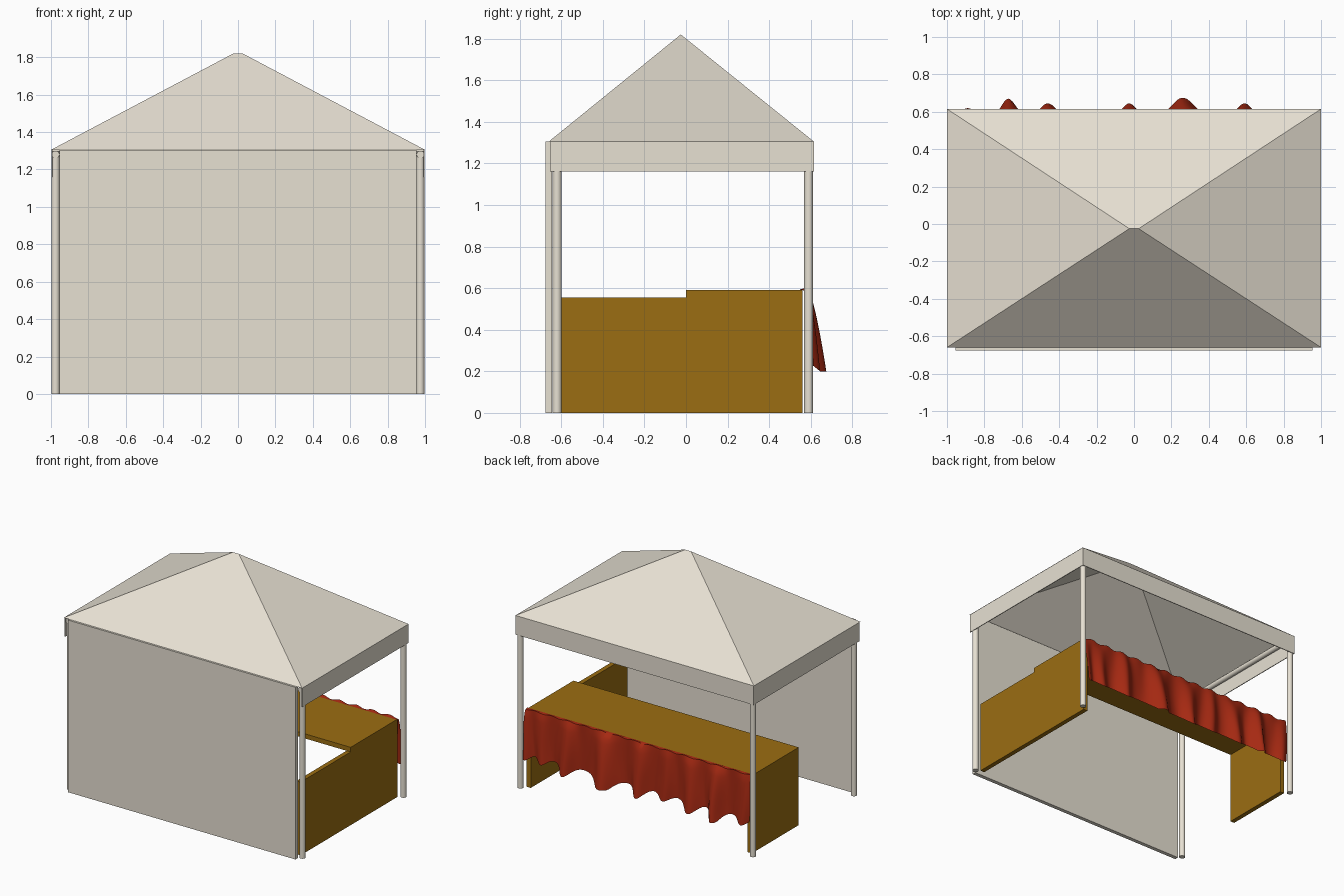
import bpy, bmesh, math

cube = bpy.data.objects.get("Cube")
if cube:
    bpy.data.objects.remove(cube, do_unlink=True)


def material(name, rgb):
    m = bpy.data.materials.new(name)
    m.use_nodes = True
    color = (*rgb, 1)
    m.diffuse_color = color
    bsdf = m.node_tree.nodes["Principled BSDF"]
    bsdf.inputs["Base Color"].default_value = color
    bsdf.inputs["Roughness"].default_value = 0.8
    return m


CANVAS = material("cream canvas", (0.8, 0.75, 0.65))
WOOD = material("golden wood", (0.33, 0.155, 0.006))
CLOTH = material("red cloth", (0.38, 0.022, 0.006))


def add_object(name, bm, mat):
    mesh = bpy.data.meshes.new(name)
    bm.to_mesh(mesh)
    bm.free()
    obj = bpy.data.objects.new(name, mesh)
    bpy.context.collection.objects.link(obj)
    mesh.materials.append(mat)
    return obj


def smooth(obj, angle):
    bpy.ops.object.select_all(action='DESELECT')
    obj.select_set(True)
    bpy.context.view_layer.objects.active = obj
    bpy.ops.object.shade_smooth_by_angle(angle=math.radians(angle))


def box(name, xs, ys, zs, mat):
    bm = bmesh.new()
    bmesh.ops.create_cube(bm, size=1)
    for v in bm.verts:
        v.co = [r[0] if c < 0 else r[1] for c, r in zip(v.co, (xs, ys, zs))]
    return add_object(name, bm, mat)


def tube(name, center, length, radius, along_y=False):
    bm = bmesh.new()
    bmesh.ops.create_cone(bm, cap_ends=True, segments=20, radius1=radius,
                          radius2=radius, depth=length)
    obj = add_object(name, bm, CANVAS)
    obj.location = center
    if along_y:
        obj.rotation_euler.x = math.pi / 2
    smooth(obj, 40)


# Hipped canvas roof, open underneath
FRONT, BACK, EAVE, PEAK = -0.66, 0.615, 1.305, 1.82
bm = bmesh.new()
a, b, c, d = [bm.verts.new((x, y, EAVE)) for x, y in
              ((-1, FRONT), (1, FRONT), (1, BACK), (-1, BACK))]
left_peak, right_peak = [bm.verts.new((x, -0.025, PEAK)) for x in (0.025, -0.025)]
for face in ((a, b, left_peak, right_peak), (b, c, left_peak),
             (c, d, right_peak, left_peak), (d, a, right_peak)):
    bm.faces.new(face)
add_object("roof", bm, CANVAS)

# Valance along the back and both sides
HANG = (1.16, EAVE)
box("back_valance", (-0.998, 0.998), (BACK - 0.006, BACK), HANG, CANVAS)

# Posts, side rails and side valances
for side, label in ((1, "left"), (-1, "right")):
    x = 0.975 * side
    tube(f"{label}_front_post", (x, -0.62, 0.65), 1.3, 0.022)
    tube(f"{label}_back_post", (x, 0.59, 0.65), 1.3, 0.022)
    tube(f"{label}_top_rail", (x, -0.025, 1.28), 1.24, 0.02, along_y=True)
    box(f"{label}_valance", sorted((0.992 * side, 0.998 * side)),
        (FRONT + 0.005, BACK), HANG, CANVAS)

# Closed front wall
box("front_wall", (-0.955, 0.955), (-0.675, -0.645), (0, EAVE), CANVAS)

# Counter with one long and one short side panel
box("counter_top", (-0.945, 0.945), (0, 0.56), (0.555, 0.59), WOOD)
box("left_panel", (0.91, 0.945), (-0.6, 0.56), (0, 0.555), WOOD)
box("right_panel", (-0.945, -0.91), (0, 0.56), (0, 0.555), WOOD)

# Pleated cloth hanging over the back edge of the counter: (x, depth, width)
FOLDS = ((-0.9, 0.05, 0.05), (-0.67, 0.1, 0.06), (-0.45, 0.075, 0.06),
         (-0.24, 0.045, 0.05), (-0.03, 0.075, 0.06), (0.27, 0.105, 0.08),
         (0.58, 0.075, 0.06), (0.8, 0.045, 0.05), (0.94, 0.045, 0.04))
COLS, ROWS = 150, 12


def fold_depth(x):
    return max(depth * math.exp(-((x - cx) / width) ** 2)
               for cx, depth, width in FOLDS)


bm = bmesh.new()
grid = []
for i in range(COLS + 1):
    x = 0.95 * (2 * i / COLS - 1)
    depth = fold_depth(x)
    hem = 0.2 + 0.06 * (1 - min(depth / 0.075, 1))
    column = [bm.verts.new((x, 0.545, 0.593))]
    for j in range(ROWS + 1):
        t = j / ROWS
        sway = 0.012 * t * math.sin(9 * x + 3 * t)
        ripple = 0.006 * (1 - t) * math.sin(45 * x)
        y = 0.57 + depth * t ** 0.55 + ripple * 0.5
        z = 0.595 + ripple + (hem - 0.595) * t
        column.append(bm.verts.new((x + sway, y, z)))
    grid.append(column)
for left, right in zip(grid, grid[1:]):
    for j in range(ROWS + 1):
        bm.faces.new((left[j], left[j + 1], right[j + 1], right[j]))
bmesh.ops.recalc_face_normals(bm, faces=bm.faces)
if sum(f.normal.y for f in bm.faces) < 0:
    bmesh.ops.reverse_faces(bm, faces=bm.faces)
smooth(add_object("counter_drape", bm, CLOTH), 50)
